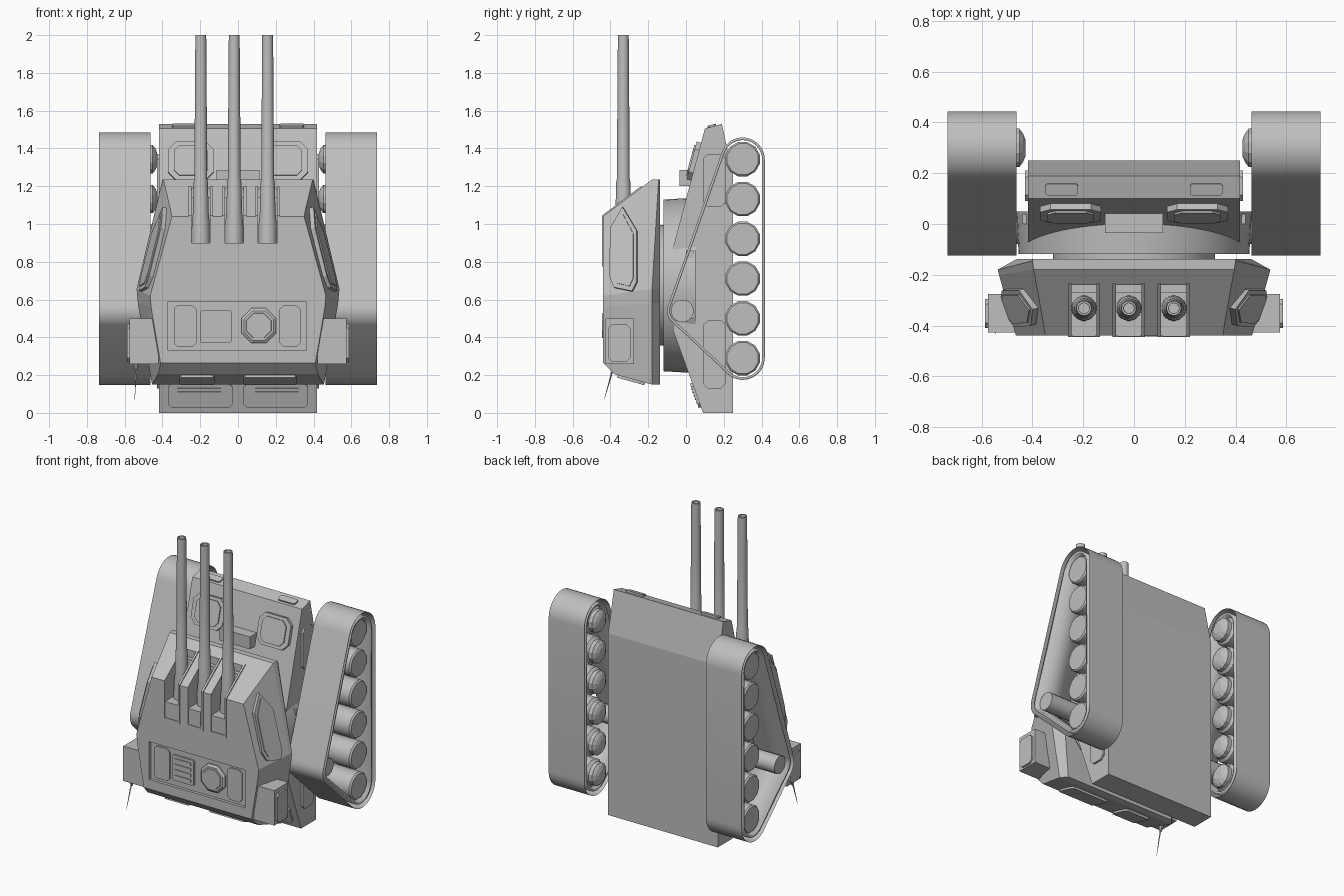
import bpy, bmesh, math
from mathutils import Vector
from mathutils.geometry import convex_hull_2d

if "Cube" in bpy.data.objects:
    bpy.data.objects.remove(bpy.data.objects["Cube"])

SHADE = (0.52, 0.52, 0.52, 1)
grey = bpy.data.materials.new("plain grey")
grey.use_nodes = True
grey.diffuse_color = SHADE
grey.node_tree.nodes["Principled BSDF"].inputs["Base Color"].default_value = SHADE


def make(name, verts, faces, fix=True, smooth=False):
    me = bpy.data.meshes.new(name)
    me.from_pydata([tuple(v) for v in verts], [], faces)
    if fix:
        bm = bmesh.new()
        bm.from_mesh(me)
        bmesh.ops.recalc_face_normals(bm, faces=bm.faces)
        bm.to_mesh(me)
        bm.free()
    me.materials.append(grey)
    ob = bpy.data.objects.new(name, me)
    bpy.context.collection.objects.link(ob)
    if smooth:
        bpy.context.view_layer.objects.active = ob
        bpy.ops.object.select_all(action="DESELECT")
        ob.select_set(True)
        bpy.ops.object.shade_smooth_by_angle(angle=math.radians(35))
    return ob


def loft(name, rings, smooth=False):
    """Closed solid through rings of equal point count."""
    n = len(rings[0])
    faces = [tuple(range(n)), tuple(range((len(rings) - 1) * n, len(rings) * n))]
    for r in range(len(rings) - 1):
        for i in range(n):
            j = (i + 1) % n
            faces.append((r * n + i, r * n + j, r * n + n + j, r * n + n + i))
    return make(name, [p for ring in rings for p in ring], faces, smooth=smooth)


def prism(name, pts, offset):
    return loft(name, [pts, [Vector(p) + Vector(offset) for p in pts]])


def box(name, x0, x1, y0, y1, z0, z1):
    return prism(name, [(x0, y0, z0), (x1, y0, z0), (x1, y1, z0), (x0, y1, z0)], (0, 0, z1 - z0))


def lathe(name, centre, axis, profile, n=24, smooth=True):
    """Turned solid; profile holds (distance along axis, radius)."""
    rings = []
    for d, r in profile:
        ring = []
        for i in range(n):
            a = math.tau * (i + 0.5) / n
            u, v = r * math.cos(a), r * math.sin(a)
            off = {"x": (d, u, v), "y": (u, d, v), "z": (u, v, d)}[axis]
            ring.append(Vector(centre) + Vector(off))
        rings.append(ring)
    return loft(name, rings, smooth)


def clipped(x0, x1, z0, z1, c):
    """Rectangle with cut corners."""
    return [(x0 + c, z0), (x1 - c, z0), (x1, z0 + c), (x1, z1 - c),
            (x1 - c, z1), (x0 + c, z1), (x0, z1 - c), (x0, z0 + c)]


def slope_panel(name, outline, p, q, normal, t):
    """Plate over x-z outline, laid on the slope through y-z points p and q."""
    k = (q[0] - p[0]) / (q[1] - p[1])
    n = Vector(normal).normalized()
    return prism(name, [Vector((x, p[0] + k * (z - p[1]), z)) - n * 0.005 for x, z in outline], n * (t + 0.005))


# Hull: side profile across its width
hull = [(0.09, 0), (0.25, 0), (0.25, 1.25), (0.19, 1.53), (0.10, 1.505), (-0.07, 0.87), (-0.07, 0.44)]
prism("hull", [(-0.417, y, z) for y, z in hull], (0.834, 0, 0))
up, down = ((-0.07, 0.87), (0.10, 1.505)), ((0.09, 0), (-0.07, 0.44))
up_n, down_n = (0, -0.966, 0.26), (0, -0.94, -0.34)
box("hull_front_block", -0.115, 0.115, -0.035, 0.06, 1.2, 1.285)

for s, side in ((1, "left"), (-1, "right")):
    # Hull hatches, grilles and side plates
    slope_panel(side + "_engine_hatch", [(s * x, z) for x, z in clipped(0.13, 0.37, 1.23, 1.43, 0.04)], *up, up_n, 0.024)
    slope_panel(side + "_engine_hatch_lid", [(s * x, z) for x, z in clipped(0.16, 0.34, 1.25, 1.41, 0.03)], *up, up_n, 0.032)
    slope_panel(side + "_grille", [(s * x, z) for x, z in clipped(0.03, 0.37, 0.03, 0.16, 0.02)], *down, down_n, 0.012)
    for i in range(5):
        z = 0.055 + i * 0.018
        slope_panel(side + "_grille_slat", [(s * x, h) for x, h in ((0.09, z), (0.32, z), (0.32, z + 0.008), (0.09, z + 0.008))],
                    *down, down_n, 0.016)
    prism(side + "_top_hatch", [(s * x, y, 1.505 + (y - 0.10) * 0.28) for x, y in clipped(0.22, 0.35, 0.115, 0.16, 0.008)], (0, -0.003, 0.01))
    for z0, z1 in ((1.09, 1.37), (0.13, 0.49)):
        prism(side + "_hull_plate", [(s * 0.41, y, z) for y, z in clipped(0.09, 0.21, z0, z1, 0.025)], (s * 0.02, 0, 0))
    box(side + "_hull_step", s * 0.41, s * 0.44, 0.0, 0.04, 0.5, 0.86)

    # Track: outer belt and inner rim around three wheels
    def belt(name, radii, x0, x1, thick):
        pts = []
        for (cy, cz), r, n in zip(((0.30, 1.341), (0.30, 0.292), (-0.02, 0.54)), radii, (40, 40, 32)):
            pts += [Vector((cy + r * math.cos(math.tau * i / n), cz + r * math.sin(math.tau * i / n))) for i in range(n)]
        loop = [pts[i] for i in convex_hull_2d(pts)]
        n = len(loop)
        verts = [(s * x0, p.x, p.y) for p in loop] + [(s * x1, p.x, p.y) for p in loop]
        faces = [(i, (i + 1) % n, (i + 1) % n + n, i + n) for i in range(n)]
        if s < 0:
            faces = [f[::-1] for f in faces]
        ob = make(name, verts, faces, fix=False, smooth=True)
        if thick:
            mod = ob.modifiers.new("thickness", "SOLIDIFY")
            mod.thickness = thick
            mod.offset = -1

    belt(side + "_track_belt", (0.144, 0.144, 0.105), 0.463, 0.735, 0)
    belt(side + "_track_rim", (0.117, 0.117, 0.08), 0.47, 0.727, 0.014)

    # Road wheels with stepped hubs
    for i in range(6):
        z = 1.343 - i * 0.2106
        lathe(side + "_road_wheel", (0, 0.30, z), "x",
              [(s * 0.475, 0.075), (s * 0.495, 0.094), (s * 0.70, 0.094), (s * 0.71, 0.085)], 12)
        lathe(side + "_wheel_hub", (0, 0.30, z), "x",
              [(s * 0.428, 0.035), (s * 0.438, 0.06), (s * 0.452, 0.078), (s * 0.48, 0.078)], 12, False)
    lathe(side + "_idler_wheel", (0, -0.02, 0.54), "x", [(s * 0.41, 0.06), (s * 0.70, 0.06)], 16)

    # Turret cheek plate, following the slanted side
    def cheek(name, shape, t):
        prism(name, [(s * (0.53 + 0.30 * (y + 0.18) - 0.25 * (z - 0.655)), y, z) for y, z in shape], (s * t, -0.3 * t, 0.25 * t))

    outer = [(-0.33, 1.085), (-0.395, 0.975), (-0.40, 0.72), (-0.375, 0.66), (-0.28, 0.64), (-0.255, 0.69), (-0.255, 0.96)]
    cheek(side + "_cheek_plate", outer, 0.022)
    cheek(side + "_cheek_lid", [(-0.33 + (y + 0.33) * 0.78, 0.83 + (z - 0.83) * 0.87) for y, z in outer], 0.028)

    # Side box with lid
    box(side + "_side_box", s * 0.42, s * 0.575, -0.427, -0.275, 0.26, 0.5)
    prism(side + "_side_box_lid", [(s * 0.57, y, z) for y, z in clipped(-0.41, -0.295, 0.27, 0.47, 0.02)], (s * 0.017, 0, 0))

# Turret ring
lathe("turret_ring", (0, 0, 0.675), "y", [(-0.118, 0.455), (0.05, 0.465)], 64)
lathe("turret_neck", (0, 0, 0.675), "y", [(-0.15, 0.32), (-0.11, 0.32)], 48)


# Turret body: mirrored sections from back to front
def section(half):
    return half + [(-x, y, z) for x, y, z in reversed(half)]


turret = loft("turret", [
    section([(0.40, -0.137, 1.235), (0.46, -0.137, 0.655), (0.455, -0.137, 0.58), (0.42, -0.137, 0.15)]),
    section([(0.40, -0.145, 1.235), (0.537, -0.18, 0.655), (0.53, -0.18, 0.58), (0.455, -0.18, 0.15)]),
    section([(0.395, -0.18, 1.235), (0.532, -0.2, 0.653), (0.525, -0.2, 0.578), (0.452, -0.2, 0.155)]),
    section([(0.359, -0.38, 1.085), (0.482, -0.38, 0.628), (0.476, -0.38, 0.565), (0.422, -0.38, 0.205)]),
    section([(0.35, -0.44, 1.04), (0.465, -0.44, 0.62), (0.46, -0.44, 0.56), (0.41, -0.44, 0.265)])])

# Gun slots and the recessed front panel
guns = (-0.197, -0.02, 0.157)
cutters = [box("slot_cutter", x - 0.05, x + 0.05, -0.6, -0.24, 0.9, 1.4) for x in guns]
cutters.append(box("panel_cutter", -0.37, 0.36, -0.6, -0.42, 0.33, 0.59))
bpy.context.view_layer.objects.active = turret
for c in cutters:
    c.hide_render = True
    mod = turret.modifiers.new("cut", "BOOLEAN")
    mod.operation = "DIFFERENCE"
    mod.solver = "EXACT"
    mod.object = c
    bpy.ops.object.modifier_apply(modifier=mod.name)
    bpy.data.objects.remove(c)

# Guns with slot frames
for x in guns:
    lathe("gun_barrel", (x, -0.332, 0), "z", [(0.89, 0.05), (1.0, 0.048), (1.06, 0.042), (1.22, 0.038), (1.24, 0.034),
                                             (1.6, 0.032), (2.0, 0.029), (2.0, 0.021), (1.9, 0.02)])
    for e in (x - 0.064, x + 0.05):
        prism("slot_frame", [(e, y, z) for y, z in ((-0.445, 0.78), (-0.445, 1.045), (-0.235, 1.202), (-0.235, 1.18), (-0.43, 1.03), (-0.43, 0.78))],
              (0.014, 0, 0))
    box("slot_sill", x - 0.064, x + 0.064, -0.445, -0.43, 0.775, 0.79)
    box("slot_plate", x - 0.045, x + 0.045, -0.443, -0.43, 0.8, 0.9)
    box("slot_back_block", x - 0.05, x + 0.05, -0.27, -0.235, 0.9, 1.14)


# Front panel fittings
def front_plate(name, outline, y0, y1):
    prism(name, [(x, y0, z) for x, z in outline], (0, y1 - y0, 0))


front_plate("panel_left_plate", clipped(0.22, 0.33, 0.35, 0.57, 0.02), -0.415, -0.43)
front_plate("panel_right_plate", clipped(-0.34, -0.22, 0.35, 0.57, 0.02), -0.415, -0.43)
front_plate("vent", clipped(-0.2, -0.035, 0.37, 0.545, 0.008), -0.415, -0.432)
for i in range(4):
    box("vent_slat", -0.18, -0.055, -0.438, -0.43, 0.39 + i * 0.038, 0.41 + i * 0.038)
lathe("round_hatch", (0.11, 0, 0.462), "y", [(-0.41, 0.1), (-0.43, 0.1), (-0.44, 0.085)], 8, False)
lathe("round_hatch_lid", (0.11, 0, 0.462), "y", [(-0.435, 0.075), (-0.444, 0.07)], 8, False)

# Turret underside hatches
belly = ((-0.18, 0.15), (-0.38, 0.205))
for x0, x1, name in ((-0.31, -0.125, "belly_vent"), (0.03, 0.31, "belly_hatch")):
    slope_panel(name, clipped(x0, x1, 0.16, 0.2, 0.008), *belly, (0, -0.27, -0.96), 0.014)

# Antenna
lathe("antenna_base", (-0.54, -0.385, 0.22), "z", [(0, 0.006), (0.05, 0.02)], 8)
tip, root = (-0.547, -0.433, 0.07), (-0.54, -0.385, 0.24)
loft("antenna", [[Vector(p) + Vector((r * math.cos(a), r * math.sin(a), 0)) for a in (0, math.tau / 3, math.tau / 1.5)]
                 for p, r in ((root, 0.006), (tip, 0.001))])
